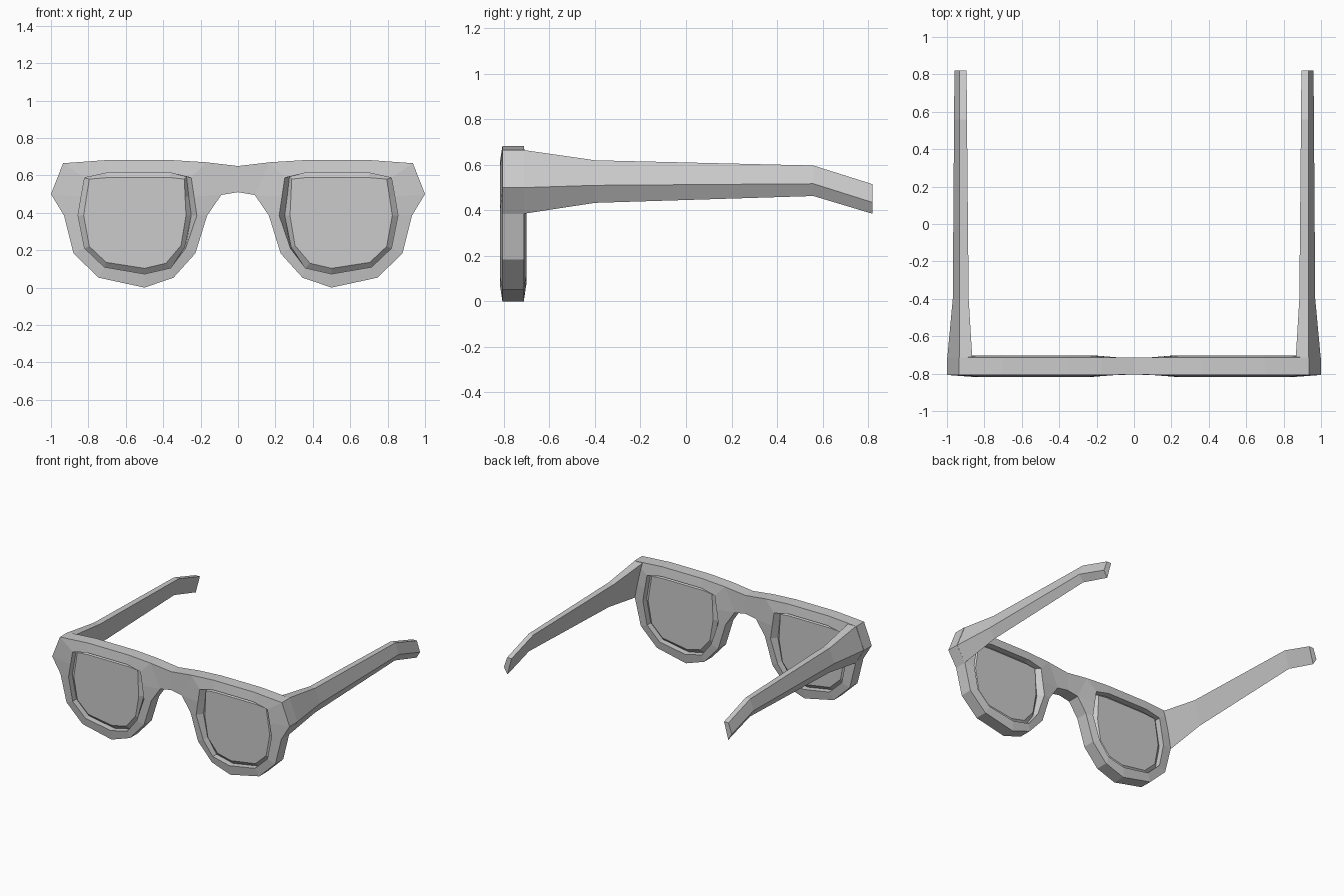
import bpy, bmesh

if "Cube" in bpy.data.objects:
    bpy.data.objects.remove(bpy.data.objects["Cube"])

# Matching (x, z) loops around one eye: frame outline, hole edge, lens base, lens face
OUTER = [(.17, .67), (.36, .682), (.70, .682), (.935, .665), (1.0, .50), (.93, .385), (.88, .183),
         (.745, .053), (.5, .0), (.345, .053), (.228, .183), (.165, .385), (.09, .495)]
HOLE = [(.25, .587), (.36, .613), (.70, .613), (.82, .587), (.838, .487), (.855, .385), (.82, .21),
        (.715, .11), (.5, .073), (.36, .105), (.28, .21), (.22, .385), (.235, .487)]
BASE = HOLE[:10] + [(.285, .215), (.25, .385), (.263, .487)]
BASE[0] = (.275, .592)
LENS = [(.287, .58), (.36, .588), (.70, .588), (.795, .58), (.81, .485), (.825, .385), (.795, .22),
        (.705, .135), (.5, .103), (.385, .13), (.305, .225), (.278, .385), (.283, .485)]
N = len(OUTER)


def finish(bm, name):
    """Make a flat-shaded object mirrored across x = 0."""
    bmesh.ops.recalc_face_normals(bm, faces=bm.faces)
    mesh = bpy.data.meshes.new(name)
    bm.to_mesh(mesh)
    bm.free()
    ob = bpy.data.objects.new(name, mesh)
    bpy.context.collection.objects.link(ob)
    mirror = ob.modifiers.new("mirror", 'MIRROR')
    mirror.use_clip = True
    return ob


def loop(bm, pts, y):
    return [bm.verts.new((x, y, z)) for x, z in pts]


def bridge(bm, a, b, skip_last=False):
    n = len(a)
    for i in range(n - 1 if skip_last else n):
        j = (i + 1) % n
        bm.faces.new((a[i], a[j], b[j], b[i]))


# Front frame: rim faces, hole walls, outer wall and nose bridge
bm = bmesh.new()
rings = [loop(bm, OUTER, -.807), loop(bm, HOLE, -.818), loop(bm, BASE, -.775),
         loop(bm, BASE, -.745), loop(bm, HOLE, -.702), loop(bm, OUTER, -.713)]
for a, b in zip(rings, rings[1:]):
    bridge(bm, a, b)
front, back = rings[0], rings[-1]
bridge(bm, front, back, skip_last=True)
mid = [(0, .65), (0, .51)]
ft, fb = loop(bm, mid, -.805)
bt, bb = loop(bm, mid, -.715)
bm.faces.new((front[0], ft, fb, front[-1]))
bm.faces.new((back[0], back[-1], bb, bt))
bm.faces.new((front[0], back[0], bt, ft))
bm.faces.new((front[-1], fb, bb, back[-1]))
finish(bm, "front_frame")

# Lenses: panels raised with a bevel on both sides
bm = bmesh.new()
layers = [loop(bm, LENS, -.797), loop(bm, BASE, -.772),
          loop(bm, BASE, -.748), loop(bm, LENS, -.723)]
for a, b in zip(layers, layers[1:]):
    bridge(bm, a, b)
bm.faces.new(layers[0])
bm.faces.new(layers[-1])
finish(bm, "lens")

# Temples: four-sided section with an outer ridge, lofted to the ear tip
# y, inner x, ridge x, top z, ridge z, bottom z
STATIONS = [(-.713, .865, .998, .665, .50, .385),
            (-.40, .884, .969, .62, .51, .433),
            (.56, .893, .962, .597, .517, .463),
            (.82, .895, .96, .515, .435, .385)]
bm = bmesh.new()
sections = []
for y, xi, xr, top, ridge, bot in STATIONS:
    sections.append(loop(bm, [(xi, top), (.932, top), (xr, ridge), (.93, bot)], y))
for a, b in zip(sections, sections[1:]):
    bridge(bm, a, b)
bm.faces.new(sections[0])
bm.faces.new(sections[-1])
finish(bm, "temple")
